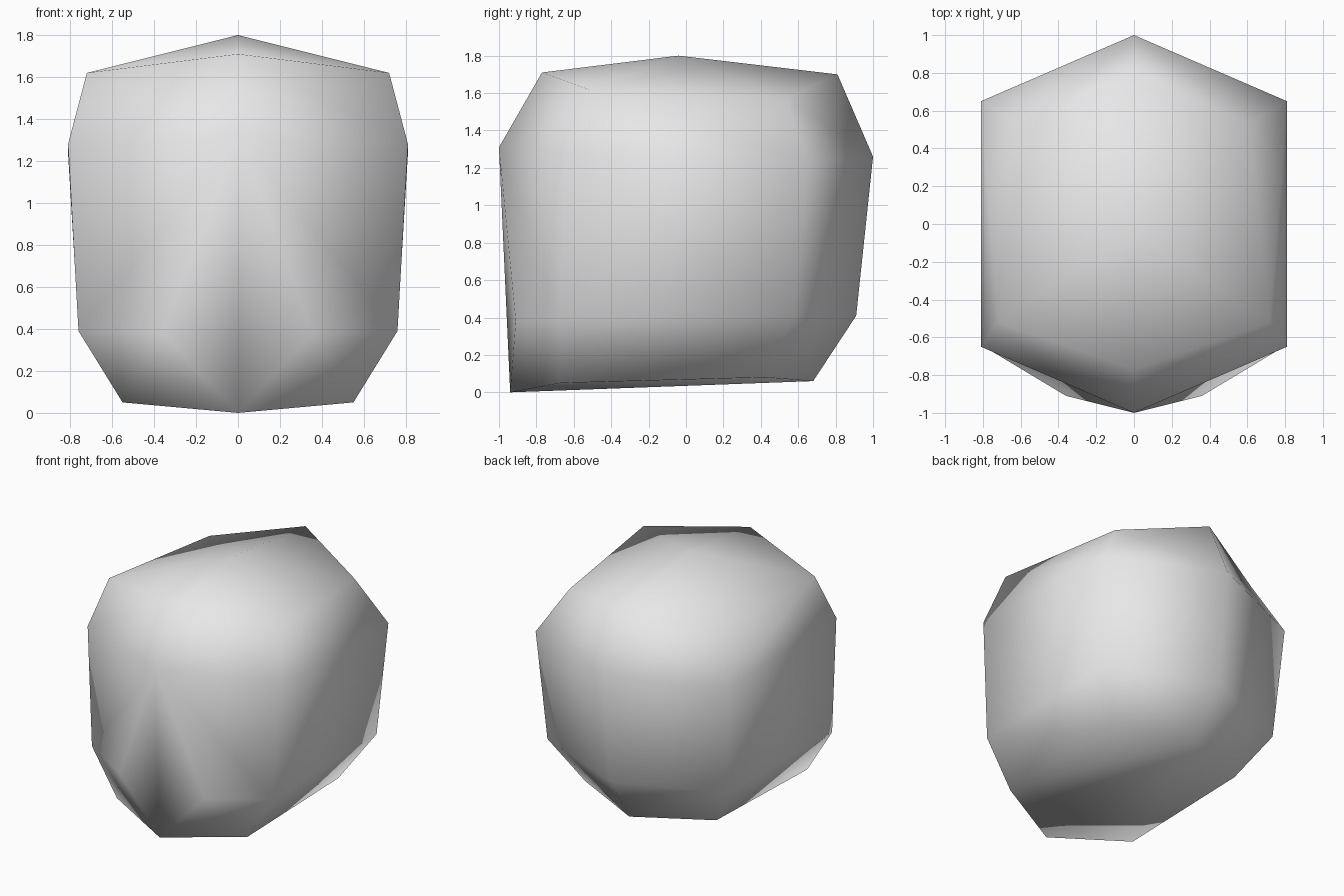
import bpy
import bmesh

cube = bpy.data.objects.get("Cube")
if cube:
    bpy.data.objects.remove(cube, do_unlink=True)

grey = bpy.data.materials.new("light grey")
grey.use_nodes = True
grey.diffuse_color = (0.8, 0.8, 0.8, 1)
grey.node_tree.nodes["Principled BSDF"].inputs["Base Color"].default_value = (0.8, 0.8, 0.8, 1)

# Half rings from top to bottom, each running front, front side, back side, back
RINGS = [
    [(0, -0.77, 1.71), (0.72, -0.52, 1.62), (0.61, 0.53, 1.57), (0, 0.81, 1.70)],
    [(0, -1.00, 1.31), (0.81, -0.65, 1.28), (0.81, 0.65, 1.24), (0, 1.00, 1.26)],
    [(0.36, -0.91, 0.38), (0.76, -0.67, 0.39), (0.76, 0.58, 0.41), (0, 0.91, 0.41)],
    [(0, -0.94, 0.00), (0.55, -0.67, 0.05), (0.55, 0.42, 0.08), (0, 0.68, 0.06)],
]

bm = bmesh.new()
rings = [[bm.verts.new(p) for p in ring] for ring in RINGS]
crown = bm.verts.new((0, -0.04, 1.8))

# Walls between neighbouring rings
for r, (up, low) in enumerate(zip(rings, rings[1:])):
    for i in range(3):
        if r == 1 and i == 0:
            # Folded cheek
            bm.faces.new((up[0], low[1], up[1]))
            bm.faces.new((up[0], low[0], low[1]))
        else:
            bm.faces.new((up[i], low[i], low[i + 1], up[i + 1]))

# Crown fan, base and front plate
for a, b in zip(rings[0], rings[0][1:]):
    bm.faces.new((crown, a, b))
bm.faces.new(rings[3][::-1])
bm.faces.new((rings[1][0], rings[3][0], rings[2][0]))

# Mirror the half across the middle
half = bm.verts[:] + bm.edges[:] + bm.faces[:]
bmesh.ops.mirror(bm, geom=half, axis='X', merge_dist=0.001)
bmesh.ops.remove_doubles(bm, verts=bm.verts, dist=0.001)
bmesh.ops.recalc_face_normals(bm, faces=bm.faces)
for face in bm.faces:
    face.smooth = True

mesh = bpy.data.meshes.new("rounded_block")
bm.to_mesh(mesh)
bm.free()
mesh.materials.append(grey)
block = bpy.data.objects.new("rounded_block", mesh)
bpy.context.collection.objects.link(block)
